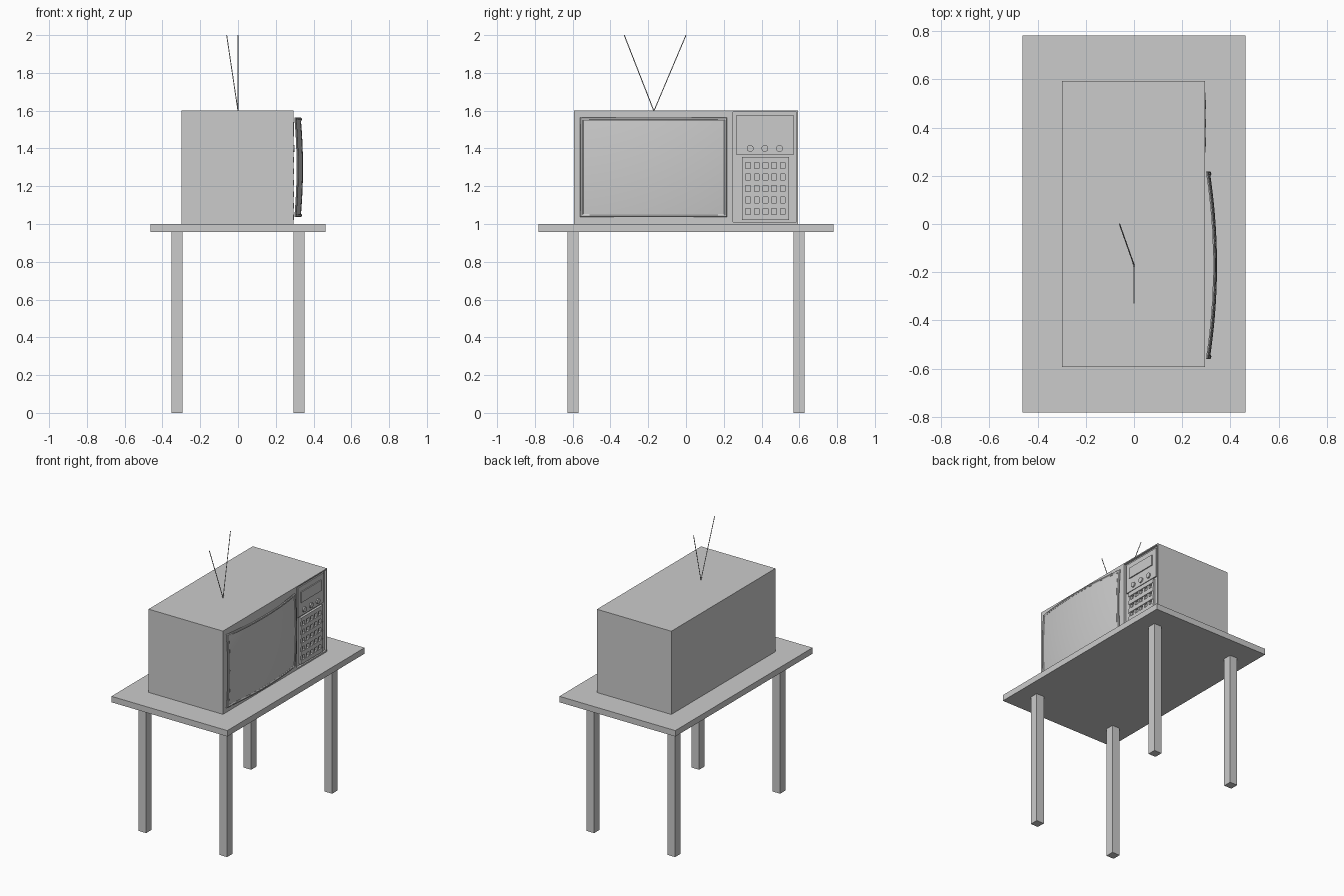
import bpy, bmesh, math
from mathutils import Vector

if "Cube" in bpy.data.objects:
    bpy.data.objects.remove(bpy.data.objects["Cube"])


def box(bm, x0, x1, y0, y1, z0, z1):
    v = bmesh.ops.create_cube(bm, size=1)['verts']
    for p in v:
        p.co = Vector((x0 + (p.co.x + .5) * (x1 - x0),
                       y0 + (p.co.y + .5) * (y1 - y0),
                       z0 + (p.co.z + .5) * (z1 - z0)))


def finish(name, bm):
    bmesh.ops.recalc_face_normals(bm, faces=bm.faces)
    me = bpy.data.meshes.new(name)
    bm.to_mesh(me)
    bm.free()
    ob = bpy.data.objects.new(name, me)
    bpy.context.collection.objects.link(ob)
    return ob


def boxes(name, *dims):
    bm = bmesh.new()
    for d in dims:
        box(bm, *d)
    return finish(name, bm)


def rod(name, a, b, r, n):
    a, b = Vector(a), Vector(b)
    d = b - a
    bpy.ops.mesh.primitive_cylinder_add(vertices=n, radius=r, depth=d.length, location=(a + b) / 2)
    ob = bpy.context.object
    ob.name = name
    ob.rotation_euler = d.to_track_quat('Z', 'Y').to_euler()
    return ob


# Table
boxes("table_top", (-.462, .462, -.782, .782, .957, 1.0))
for sx, xn in ((-1, "back"), (1, "front")):
    for sy, yn in ((-1, "left"), (1, "right")):
        x, y = sx * .323, sy * .598
        boxes(f"{xn}_{yn}_leg", (x - .03, x + .03, y - .03, y + .03, 0, .957))

# Cabinet with a recess for the control panel
FX = .295
cabinet = boxes("cabinet", (-.298, FX, -.593, .593, 1.0, 1.6))
cutter = boxes("panel_cutter", (FX - .015, FX + .1, .25, .585, 1.01, 1.592))
cutter.hide_render = True
cutter.hide_set(True)
cut = cabinet.modifiers.new("recess", 'BOOLEAN')
cut.object = cutter
cut.solver = 'EXACT'

# Bulging picture tube: one surface shared by screen and frame
Y0, Y1, Z0, Z1 = -.56, .218, 1.036, 1.564
YC, ZC = (Y0 + Y1) / 2, (Z0 + Z1) / 2


def bulge(y, z):
    u, v = (y - YC) / (Y1 - YC), (z - ZC) / (Z1 - ZC)
    return .302 + .03 * (1 - u * u) + .012 * (1 - v * v)


bm = bmesh.new()
bmesh.ops.create_grid(bm, x_segments=24, y_segments=18, size=1)
for p in bm.verts:
    y = YC + p.co.x * (Y1 - YC - .01)
    z = ZC + p.co.y * (Z1 - ZC - .01)
    p.co = (bulge(y, z), y, z)
screen = finish("screen", bm)
for f in screen.data.polygons:
    f.use_smooth = True


# Screen frame: small square section swept around the bulged rectangle
def loop_point(i, n, inset):
    side, t = divmod(i, n)
    t /= n
    y0, y1, z0, z1 = Y0 + inset, Y1 - inset, Z0 + inset, Z1 - inset
    c = [(y0, z0), (y1, z0), (y1, z1), (y0, z1), (y0, z0)]
    return (c[side][0] + (c[side + 1][0] - c[side][0]) * t,
            c[side][1] + (c[side + 1][1] - c[side][1]) * t)


bm = bmesh.new()
N = 20
rings = []
for inset, dx in ((0, -.004), (0, .001), (.004, .005), (.012, .005), (.018, .001), (.018, -.004)):
    ring = []
    for i in range(4 * N):
        y, z = loop_point(i, N, inset)
        ring.append(bm.verts.new((bulge(y, z) + dx, y, z)))
    rings.append(ring)
for k in range(len(rings)):
    a, b = rings[k], rings[(k + 1) % len(rings)]
    for i in range(4 * N):
        j = (i + 1) % (4 * N)
        bm.faces.new((a[i], a[j], b[j], b[i]))
finish("screen_frame", bm)

# Control panel plate, tuner window and knobs
boxes("control_plate", (FX - .016, FX - .006, .268, .568, 1.365, 1.578))
boxes("tuner_window", (FX - .007, FX + .001, .30, .53, 1.463, 1.54))
for k in range(3):
    y = .34 + .0775 * k
    knob = rod(f"knob_{k + 1}", (FX - .008, y, 1.4), (FX + .003, y, 1.4), .018, 24)
    bpy.ops.object.shade_smooth_by_angle()

# Speaker grille lattice
GY0, GY1, GZ0, GZ1 = .296, .545, 1.02, 1.355
bars = []
for k in range(6):
    y = GY0 + k * (GY1 - GY0 - .02) / 5
    z = GZ0 + k * (GZ1 - GZ0 - .03) / 5
    bars.append((FX - .016, FX - .002, y, y + .02, GZ0, GZ1))
    bars.append((FX - .016, FX + .002, GY0, GY1, z, z + .03))
boxes("speaker_grille", *bars)

# Antenna rods
rod("antenna_left", (0, -.17, 1.598), (0, -.327, 2.0), .0025, 8)
rod("antenna_right", (0, -.17, 1.598), (-.06, 0, 2.0), .0025, 8)
